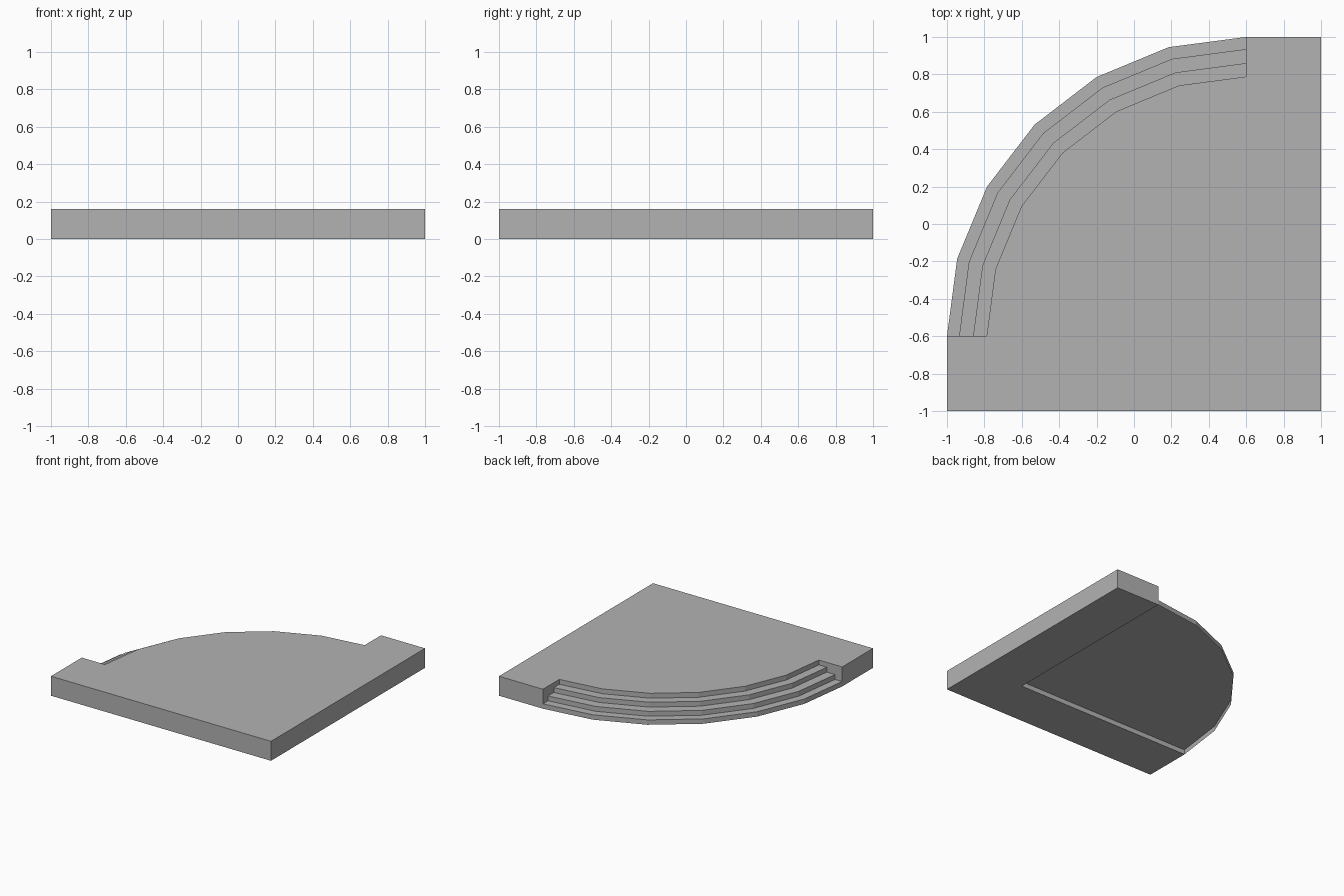
import bpy
import bmesh
from math import cos, sin, pi

cube = bpy.data.objects.get("Cube")
if cube:
    bpy.data.objects.remove(cube, do_unlink=True)

HEIGHT = 0.16
CORNER = (0.6, -0.6)                  # shared centre of the curved steps
RADII = [1.6, 1.535, 1.46, 1.388]     # lowest step first
SEGMENTS = 6
RISE = HEIGHT / len(RADII)

stone = bpy.data.materials.new("plain_grey")
stone.use_nodes = True
grey = (0.45, 0.45, 0.45, 1)
stone.diffuse_color = grey
stone.node_tree.nodes["Principled BSDF"].inputs["Base Color"].default_value = grey


def make_object(name, bm):
    mesh = bpy.data.meshes.new(name)
    bm.to_mesh(mesh)
    bm.free()
    mesh.materials.append(stone)
    obj = bpy.data.objects.new(name, mesh)
    bpy.context.collection.objects.link(obj)
    return obj


def arc(bm, radius, z):
    """Quarter arc of vertices from the back end to the side end."""
    cx, cy = CORNER
    angles = [pi / 2 * (1 + i / SEGMENTS) for i in range(SEGMENTS + 1)]
    return [bm.verts.new((cx + radius * cos(a), cy + radius * sin(a), z)) for a in angles]


def bridge(bm, lower, upper):
    for i in range(SEGMENTS):
        bm.faces.new((lower[i + 1], lower[i], upper[i], upper[i + 1]))


# L-shaped border: solid slab along the front and the left side
bm = bmesh.new()
outline = [(-1, -1), (1, -1), (1, 1), (CORNER[0], 1), CORNER, (-1, CORNER[1])]
base = bm.faces.new([bm.verts.new((x, y, 0)) for x, y in outline])
result = bmesh.ops.extrude_face_region(bm, geom=[base], use_keep_orig=True)
top = [v for v in result["geom"] if isinstance(v, bmesh.types.BMVert)]
bmesh.ops.translate(bm, verts=top, vec=(0, 0, HEIGHT))
bmesh.ops.recalc_face_normals(bm, faces=bm.faces)
make_object("corner_border", bm)

# Curved steps: risers and treads climbing to a flat landing, open underneath
bm = bmesh.new()
previous = None
for level, radius in enumerate(RADII):
    foot = arc(bm, radius, level * RISE)
    head = arc(bm, radius, (level + 1) * RISE)
    if previous:
        bridge(bm, previous, foot)
    bridge(bm, foot, head)
    previous = head
centre = bm.verts.new((*CORNER, HEIGHT))
bm.faces.new([centre] + previous)
bmesh.ops.remove_doubles(bm, verts=bm.verts, dist=0.0001)
make_object("curved_steps", bm)

# Flat ceiling of the hollow under the steps
bm = bmesh.new()
rim = arc(bm, RADII[0] - 0.001, RISE - 0.001)
centre = bm.verts.new((*CORNER, RISE - 0.001))
bm.faces.new(list(reversed([centre] + rim)))
make_object("steps_underside", bm)
